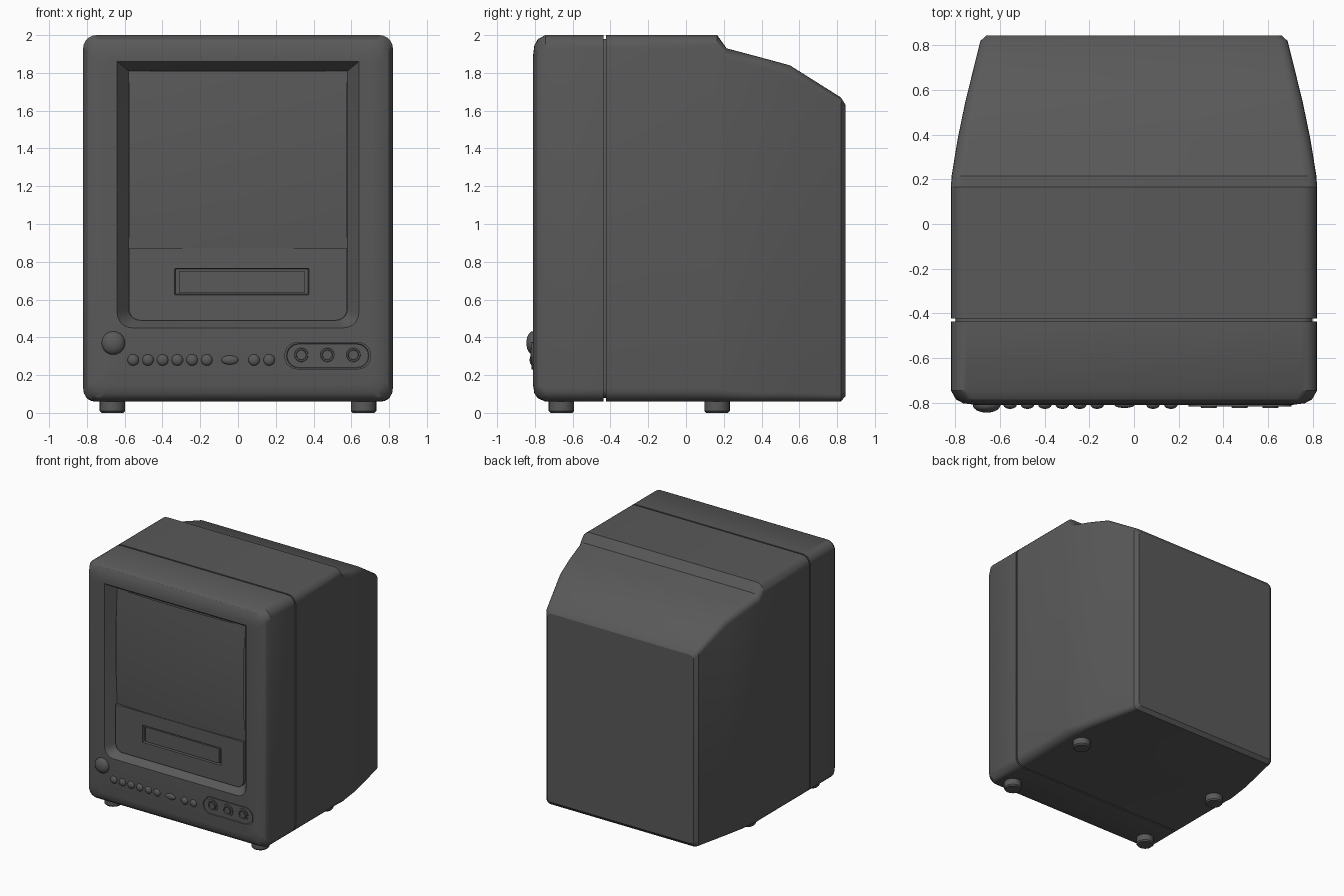
import bpy, bmesh, math
from mathutils import Matrix

if "Cube" in bpy.data.objects:
    bpy.data.objects.remove(bpy.data.objects["Cube"])

grey = bpy.data.materials.new("dark grey plastic")
grey.use_nodes = True
COLOUR = (0.1, 0.1, 0.1, 1)
grey.diffuse_color = COLOUR
grey.node_tree.nodes["Principled BSDF"].inputs["Base Color"].default_value = COLOUR


def finish(name, bm, angle=32):
    bmesh.ops.recalc_face_normals(bm, faces=bm.faces)
    mesh = bpy.data.meshes.new(name)
    bm.to_mesh(mesh)
    bm.free()
    mesh.materials.append(grey)
    ob = bpy.data.objects.new(name, mesh)
    bpy.context.collection.objects.link(ob)
    bpy.ops.object.select_all(action='DESELECT')
    ob.select_set(True)
    bpy.context.view_layer.objects.active = ob
    bpy.ops.object.shade_smooth_by_angle(angle=math.radians(angle))
    return ob


def ring(y, x0, x1, z0, z1, r_top, r_bottom, steps=5):
    """Rounded rectangle standing across the y axis."""
    corners = [(x1, z1, -1, -1, r_top, 0), (x0, z1, 1, -1, r_top, 1),
               (x0, z0, 1, 1, r_bottom, 2), (x1, z0, -1, 1, r_bottom, 3)]
    pts = []
    for x, z, sx, sz, r, quarter in corners:
        for i in range(steps + 1):
            a = (quarter + i / steps) * math.pi / 2
            pts.append((x + sx * r + r * math.cos(a), y, z + sz * r + r * math.sin(a)))
    return pts


def loft(name, rings, angle=32):
    """Skin a row of equal rings and cap both ends."""
    bm = bmesh.new()
    rows = [[bm.verts.new(p) for p in pts] for pts in rings]
    n = len(rows[0])
    for a, b in zip(rows, rows[1:]):
        for i in range(n):
            j = (i + 1) % n
            bm.faces.new((a[i], a[j], b[j], b[i]))
    bm.faces.new(rows[0])
    bm.faces.new(rows[-1])
    return finish(name, bm, angle)


def lathe(name, profile, place, segments=24, angle=32):
    """Spin (radius, height) points about z, then place the result."""
    bm = bmesh.new()
    verts = [bm.verts.new((r, 0, h)) for r, h in profile]
    edges = [bm.edges.new(pair) for pair in zip(verts, verts[1:])]
    bmesh.ops.spin(bm, geom=verts + edges, cent=(0, 0, 0), axis=(0, 0, 1),
                   angle=math.tau, steps=segments)
    bmesh.ops.remove_doubles(bm, verts=bm.verts, dist=0.0001)
    bmesh.ops.transform(bm, matrix=place, verts=bm.verts)
    return finish(name, bm, angle)


def facing_front(x, y, z):
    return Matrix.Translation((x, y, z)) @ Matrix.Rotation(math.pi / 2, 4, 'X')


def dome(name, x, z, rx, rz, depth):
    bm = bmesh.new()
    bmesh.ops.create_uvsphere(bm, u_segments=20, v_segments=12, radius=1)
    place = facing_front(x, FRONT, z) @ Matrix.Diagonal((rx, rz, depth, 1))
    bmesh.ops.transform(bm, matrix=place, verts=bm.verts)
    return finish(name, bm, 60)


FRONT, HALF, BASE, TOP, ROUND = -0.81, 0.82, 0.06, 2.0, 0.07


def section(y, half, base, top, r=ROUND):
    return ring(y, -half, half, base, top, r, r)


# Rear shell: recessed seam, straight box, then a step and tapering back
SEAM = 0.02
loft("rear_shell", [
    section(-0.45, HALF - SEAM, BASE + SEAM, TOP - SEAM, 0.05),
    section(-0.424, HALF - SEAM, BASE + SEAM, TOP - SEAM, 0.05),
    section(-0.424, HALF, BASE, TOP),
    section(0.165, HALF, BASE, TOP),
    section(0.215, HALF - 0.003, BASE, 1.93, 0.06),
    section(0.38, 0.79, BASE, 1.886, 0.05),
    section(0.55, 0.755, BASE, 1.84, 0.05),
    section(0.82, 0.688, BASE, 1.67, 0.04),
    section(0.845, 0.66, BASE + 0.03, 1.63, 0.03)], 28)

# Front bezel: rounded front edge folding into the screen recess
FLOOR = -0.73
front_edge = [(-0.436, 0), (-0.745, 0), (-0.785, 0.022), (-0.803, 0.055), (FRONT, 0.11)]
rings = [section(y, HALF - d, BASE + d * 0.8, TOP - d) for y, d in front_edge]
rings += [ring(FRONT, -0.64, 0.64, 0.45, 1.86, 0.002, 0.08),
          ring(FLOOR, -0.58, 0.58, 0.49, 1.81, 0.002, 0.06)]
loft("front_bezel", rings)

# Bulging picture tube
bm = bmesh.new()
bmesh.ops.create_grid(bm, x_segments=20, y_segments=20, size=1)
for v in bm.verts:
    u, w = v.co.x, v.co.y
    bulge = 0.035 * (1 - (u * u + w * w) / 2)
    v.co = (0.578 * u, FLOOR - 0.004 - bulge, 1.34 + 0.47 * w)
bm.normal_update()
screen = finish("screen", bm, 60)
if screen.data.polygons[0].normal.y > 0:
    screen.data.flip_normals()

# Tape panel with a sunken slot and its flap
PANEL = -0.755
loft("tape_panel", [
    ring(FLOOR + 0.01, -0.578, 0.578, 0.49, 0.87, 0.002, 0.06),
    ring(PANEL, -0.578, 0.578, 0.49, 0.87, 0.002, 0.06),
    ring(PANEL, -0.335, 0.375, 0.625, 0.765, 0.003, 0.003),
    ring(PANEL + 0.028, -0.33, 0.37, 0.63, 0.76, 0.003, 0.003)])
loft("tape_flap", [
    ring(PANEL + 0.03, -0.313, 0.353, 0.634, 0.752, 0.003, 0.003),
    ring(PANEL + 0.008, -0.313, 0.353, 0.634, 0.752, 0.003, 0.003)])

# Knob and control buttons
dome("power_knob", -0.66, 0.37, 0.062, 0.062, 0.035)
for i, x in enumerate([-0.555 + 0.078 * k for k in range(6)] + [0.085, 0.165]):
    dome(f"button_{i + 1}", x, 0.28, 0.03, 0.03, 0.018)
dome("oval_button", -0.043, 0.28, 0.045, 0.024, 0.014)

# Socket plate with a raised lip, and three sockets
loft("socket_plate", [
    ring(FRONT + 0.01, 0.245, 0.705, 0.23, 0.375, 0.07, 0.07),
    ring(FRONT - 0.008, 0.245, 0.705, 0.23, 0.375, 0.07, 0.07),
    ring(FRONT - 0.008, 0.257, 0.693, 0.238, 0.367, 0.063, 0.063),
    ring(FRONT - 0.002, 0.26, 0.69, 0.241, 0.364, 0.06, 0.06)])
for i in range(3):
    lathe(f"socket_{i + 1}",
          [(0.05, 0), (0.05, 0.006), (0.037, 0.006), (0.035, 0.012),
           (0.027, 0.012), (0.025, 0.001), (0, 0.001)],
          facing_front(0.335 + 0.138 * i, FRONT - 0.001, 0.307))

# Four round feet
for side, sx in (("left", 1), ("right", -1)):
    for end, y in (("front", -0.66), ("rear", 0.165)):
        lathe(f"{end}_{side}_foot",
              [(0, 0), (0.058, 0), (0.067, 0.01), (0.067, 0.07), (0, 0.07)],
              Matrix.Translation((sx * 0.665, y, 0)))
